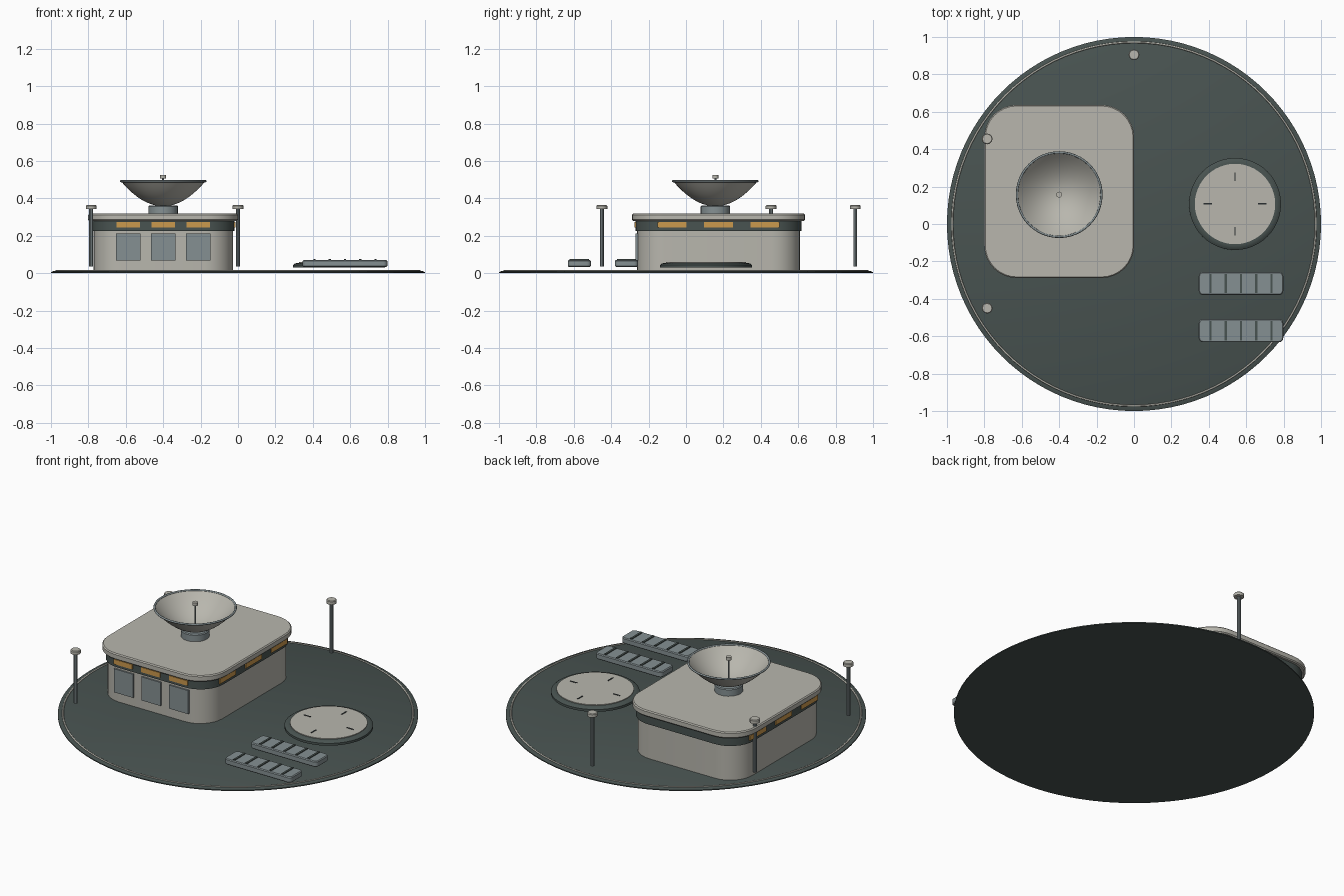
import bpy, bmesh, math
from mathutils import Vector

if "Cube" in bpy.data.objects:
    bpy.data.objects.remove(bpy.data.objects["Cube"])


def material(name, rgb):
    m = bpy.data.materials.new(name)
    m.diffuse_color = (*rgb, 1)
    m.use_nodes = True
    m.node_tree.nodes["Principled BSDF"].inputs["Base Color"].default_value = m.diffuse_color
    return m


BEIGE = material("warm light grey", (0.48, 0.47, 0.42))
SLATE = material("dark slate", (0.066, 0.087, 0.082))
STEEL = material("blue grey", (0.235, 0.28, 0.29))
AMBER = material("amber", (0.60, 0.32, 0.075))
DARK = material("near black", (0.022, 0.027, 0.029))


def finish(bm, name, mat, loc=(0, 0, 0), angle=35):
    bmesh.ops.remove_doubles(bm, verts=bm.verts, dist=1e-5)
    bmesh.ops.recalc_face_normals(bm, faces=bm.faces)
    me = bpy.data.meshes.new(name)
    bm.to_mesh(me)
    bm.free()
    ob = bpy.data.objects.new(name, me)
    bpy.context.collection.objects.link(ob)
    ob.location = loc
    me.materials.append(mat)
    bpy.ops.object.select_all(action='DESELECT')
    ob.select_set(True)
    bpy.context.view_layer.objects.active = ob
    bpy.ops.object.shade_smooth_by_angle(angle=math.radians(angle))
    return ob


def lathe(name, profile, mat, loc=(0, 0, 0), n=48, angle=35):
    """Spin (radius, height) points around z."""
    bm = bmesh.new()
    vs = [bm.verts.new((r, 0, z)) for r, z in profile]
    es = [bm.edges.new(p) for p in zip(vs, vs[1:])]
    bmesh.ops.spin(bm, geom=vs + es, cent=(0, 0, 0), axis=(0, 0, 1),
                   angle=2 * math.pi, steps=n, use_merge=True)
    return finish(bm, name, mat, loc, angle)


def cylinder(name, r, z0, z1, mat, loc=(0, 0, 0), n=24, bevel=0.0):
    b = bevel
    prof = [(0, z0), (r, z0), (r, z1 - b), (r - b, z1), (0, z1)] if b else \
        [(0, z0), (r, z0), (r, z1), (0, z1)]
    return lathe(name, prof, mat, loc, n)


def slab(name, hx, hy, rad, z0, z1, mat, loc, bevel=0.0, seg=8):
    """Rounded rectangle extruded in z, optionally with chamfered rims."""
    def ring(bm, inset, z):
        out = []
        for i, (sx, sy) in enumerate([(1, 1), (-1, 1), (-1, -1), (1, -1)]):
            for k in range(seg + 1):
                a = math.pi / 2 * (i + k / seg)
                r = rad - inset
                out.append(bm.verts.new((sx * (hx - rad) + r * math.cos(a),
                                         sy * (hy - rad) + r * math.sin(a), z)))
        return out
    bm = bmesh.new()
    levels = [(0, z0), (0, z1)]
    if bevel:
        levels = [(bevel, z0), (0, z0 + bevel), (0, z1 - bevel), (bevel, z1)]
    rings = [ring(bm, i, z) for i, z in levels]
    for a, b in zip(rings, rings[1:]):
        for k in range(len(a)):
            j = (k + 1) % len(a)
            bm.faces.new((a[k], a[j], b[j], b[k]))
    bm.faces.new(rings[0][::-1])
    bm.faces.new(rings[-1])
    return finish(bm, name, mat, loc)


def box(name, lo, hi, mat):
    lo, hi = Vector(lo), Vector(hi)
    bm = bmesh.new()
    bmesh.ops.create_cube(bm, size=1)
    for v in bm.verts:
        v.co = Vector([c * d for c, d in zip(v.co, hi - lo)])
    return finish(bm, name, mat, (lo + hi) / 2)


def torus(name, R, r, mat, loc, n=64):
    bpy.ops.mesh.primitive_torus_add(major_radius=R, minor_radius=r, location=loc,
                                     major_segments=n, minor_segments=8)
    ob = bpy.context.object
    ob.name = name
    ob.data.materials.append(mat)
    bpy.ops.object.shade_smooth_by_angle(angle=math.radians(50))


# ground disc with pale border line
lathe("ground_disc", [(0, 0), (1, 0), (1, 0.006), (0.985, 0.012), (0, 0.012)], SLATE, n=96)
torus("ground_border", 0.972, 0.005, BEIGE, (0, 0, 0.012), 96)

# main building
CX, CY = -0.40, 0.174
HX, HY = 0.372, 0.435
slab("building_body", HX, HY, 0.15, 0.010, 0.228, BEIGE, (CX, CY, 0))
slab("window_band", 0.381, 0.444, 0.155, 0.226, 0.282, SLATE, (CX, CY, 0))
slab("roof", 0.401, 0.463, 0.175, 0.280, 0.318, BEIGE, (CX, CY, 0), bevel=0.006)

# lit windows on front and both sides, panels on the front
for i in (-1, 0, 1):
    x = CX + i * 0.187
    f = CY - 0.444
    box("front_window", (x - 0.063, f - 0.005, 0.243), (x + 0.063, f + 0.003, 0.273), AMBER)
    f = CY - HY
    box("front_panel", (x - 0.065, f - 0.009, 0.068), (x + 0.065, f + 0.005, 0.212), STEEL)
    y = CY + i * 0.249
    for s in (-1, 1):
        a, b = CX + s * 0.378, CX + s * 0.386
        box("side_window", (min(a, b), y - 0.078, 0.243), (max(a, b), y + 0.078, 0.273), AMBER)

# dish antenna on the roof
D = (CX, 0.157, 0)
cylinder("dish_pedestal", 0.079, 0.316, 0.362, STEEL, D, 24, 0.005)
R = 0.226
outer = [(R * k / 10, 0.358 + 0.134 * (k / 10) ** 2) for k in range(11)]
inner = [(R * 0.985 * k / 10, 0.366 + 0.127 * (k / 10) ** 2) for k in range(10, -1, -1)]
lathe("dish_bowl", outer + inner, BEIGE, D, 48)
torus("dish_rim", 0.226, 0.006, STEEL, (D[0], D[1], 0.492), 48)
cylinder("feed_rod", 0.005, 0.36, 0.51, STEEL, D, 10)
cylinder("feed_cap", 0.016, 0.506, 0.525, BEIGE, D, 12)

# landing pad with four radial marks
P = (0.54, 0.107, 0)
lathe("pad_rim", [(0, 0.03), (0.246, 0.03), (0.246, 0.044), (0.235, 0.052),
                  (0.222, 0.055), (0, 0.055)], SLATE, P, 48)
cylinder("pad_top", 0.215, 0.050, 0.059, BEIGE, P, 48)
for sx, sy in ((1, 0), (-1, 0), (0, 1), (0, -1)):
    x, y = P[0] + sx * 0.146, P[1] + sy * 0.146
    dx, dy = (0.023, 0.004) if sx else (0.004, 0.023)
    box("pad_mark", (x - dx, y - dy, 0.055), (x + dx, y + dy, 0.061), DARK)

# ribbed equipment blocks
for y in (-0.318, -0.57):
    slab("equipment_block", 0.226, 0.062, 0.022, 0.034, 0.070, STEEL, (0.572, y, 0), 0.005, 4)
    for i in range(-2, 3):
        x = 0.572 + i * 0.0815
        box("block_rib", (x - 0.006, y - 0.052, 0.062), (x + 0.006, y + 0.052, 0.075), SLATE)

# lamp posts
for x, y in ((-0.785, 0.455), (-0.785, -0.45), (0, 0.905)):
    cylinder("lamp_post", 0.011, 0.036, 0.345, STEEL, (x, y, 0), 10)
    cylinder("lamp_cap", 0.029, 0.342, 0.364, BEIGE, (x, y, 0), 12, 0.004)
